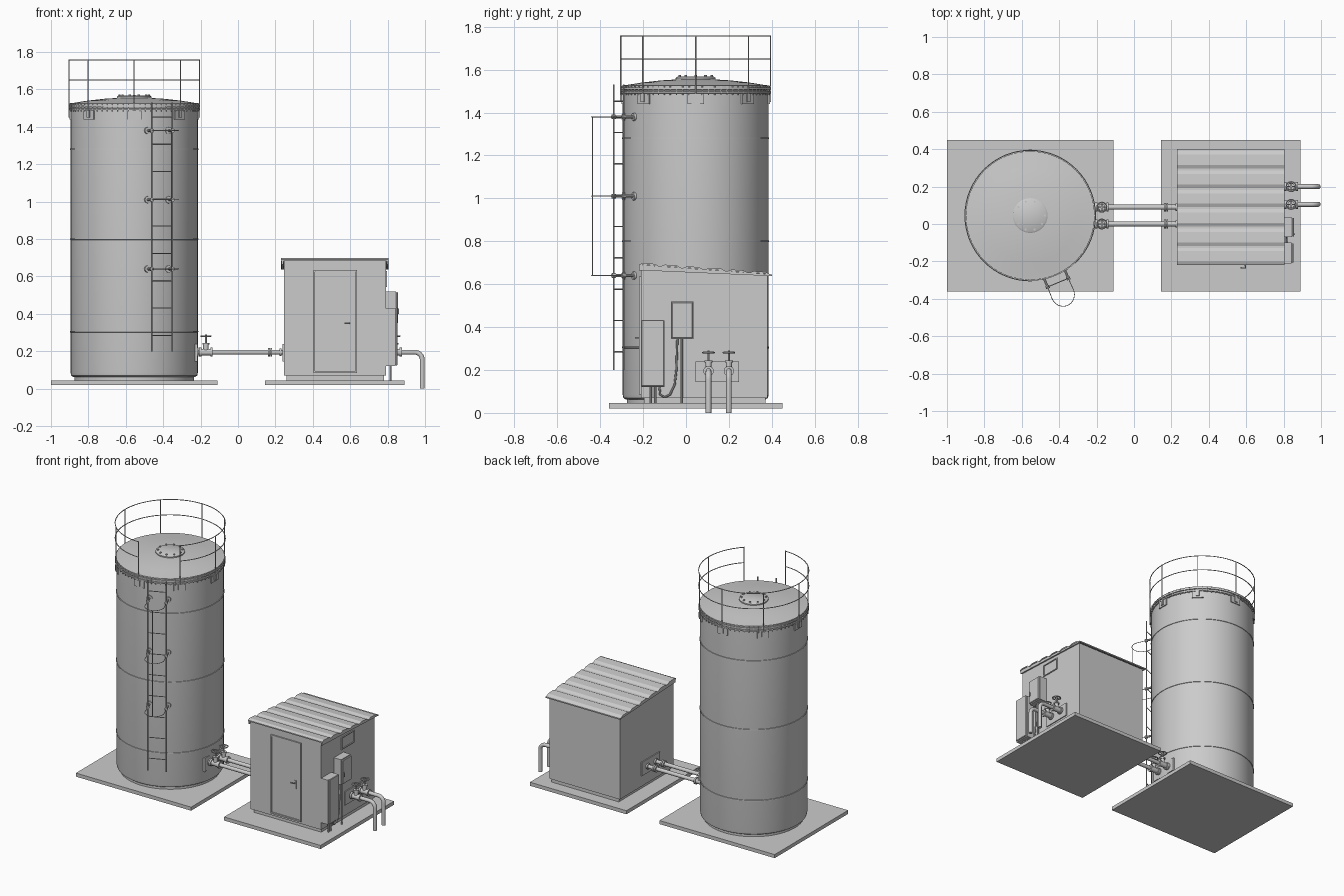
import bpy, bmesh, math
from mathutils import Vector, Matrix

cube = bpy.data.objects.get("Cube")
if cube:
    bpy.data.objects.remove(cube, do_unlink=True)

GREY = (0.6, 0.6, 0.6, 1)
grey = bpy.data.materials.new("plain grey")
grey.use_nodes = True
grey.diffuse_color = GREY
grey.node_tree.nodes["Principled BSDF"].inputs["Base Color"].default_value = GREY

CX, CY, R = -0.555, 0.045, 0.34
TAU = 2 * math.pi
LADDER = math.radians(-67.5)


def finish(name, bm, smooth=False):
    bmesh.ops.recalc_face_normals(bm, faces=bm.faces)
    mesh = bpy.data.meshes.new(name)
    bm.to_mesh(mesh)
    bm.free()
    mesh.materials.append(grey)
    obj = bpy.data.objects.new(name, mesh)
    bpy.context.collection.objects.link(obj)
    if smooth:
        bpy.ops.object.select_all(action='DESELECT')
        bpy.context.view_layer.objects.active = obj
        obj.select_set(True)
        bpy.ops.object.shade_smooth_by_angle(angle=math.radians(35))
    return obj


def add_box(bm, lo, hi, turn=Matrix()):
    lo, hi = Vector(lo), Vector(hi)
    m = turn @ Matrix.Translation((lo + hi) / 2) @ Matrix.Diagonal((*(hi - lo), 1))
    bmesh.ops.create_cube(bm, size=1, matrix=m)


def box(name, lo, hi, bevel=0):
    bm = bmesh.new()
    add_box(bm, lo, hi)
    if bevel:
        bmesh.ops.bevel(bm, geom=bm.edges[:], offset=bevel, segments=1, affect='EDGES')
    return finish(name, bm)


def add_rod(bm, a, b, r, sides=12):
    a, b = Vector(a), Vector(b)
    m = Matrix.Translation((a + b) / 2) @ (b - a).to_track_quat('Z', 'Y').to_matrix().to_4x4()
    bmesh.ops.create_cone(bm, cap_ends=True, segments=sides, radius1=r, radius2=r,
                          depth=(b - a).length, matrix=m)


def add_tube(bm, pts, r, sides=6):
    """Sweep a ring along a path with mitred joints."""
    pts = [Vector(p) for p in pts]
    rings = []
    for i, p in enumerate(pts):
        d = (pts[min(i + 1, len(pts) - 1)] - pts[max(i - 1, 0)]).normalized()
        ref = Vector((0, 0, 1)) if abs(d.z) < 0.9 else Vector((0, 1, 0))
        if rings:
            ref = (rings[-1][0].co - pts[i - 1]).normalized()
        u = (ref - d * ref.dot(d)).normalized()
        v = d.cross(u)
        rings.append([bm.verts.new(p + r * (u * math.cos(TAU * k / sides) + v * math.sin(TAU * k / sides)))
                      for k in range(sides)])
    for a, b in zip(rings, rings[1:]):
        for k in range(sides):
            bm.faces.new((a[k], a[(k + 1) % sides], b[(k + 1) % sides], b[k]))
    bm.faces.new(rings[0])
    bm.faces.new(rings[-1])


def lathe(name, profile, n=64):
    bm = bmesh.new()
    vs = [bm.verts.new((CX + r, CY, z)) for r, z in profile]
    es = [bm.edges.new(p) for p in zip(vs, vs[1:])]
    bmesh.ops.spin(bm, geom=vs + es, cent=(CX, CY, 0), axis=(0, 0, 1), angle=TAU, steps=n)
    bmesh.ops.remove_doubles(bm, verts=bm.verts[:], dist=0.0002)
    return finish(name, bm, True)


def polar(r, ang, z, side=0):
    """Point at a radius and angle on the tank, moved sideways along the tangent."""
    c, s = math.cos(ang), math.sin(ang)
    return Vector((CX + r * c - side * s, CY + r * s + side * c, z))


# Concrete pads
box("tank_pad", (-1, -0.36, 0.02), (-0.11, 0.45, 0.045))
box("shed_pad", (0.145, -0.36, 0.02), (0.89, 0.45, 0.045))

# Tank shell, seams, rim and domed roof
lathe("tank_base", [(0, 0.045), (0.32, 0.045), (0.32, 0.07), (0, 0.07)])
lathe("tank_shell", [(0, 0.062), (0.325, 0.062), (0.337, 0.07), (R, 0.085), (R, 1.5), (0, 1.5)])
for i, z in enumerate((0.305, 0.8, 1.28)):
    lathe(f"seam_band_{i}", [(R - 0.002, z - 0.005), (R + 0.003, z - 0.003),
                             (R + 0.003, z + 0.003), (R - 0.002, z + 0.005)])
lathe("tank_rim", [(0.335, 1.488), (0.349, 1.49), (0.349, 1.499), (0.342, 1.5), (0.342, 1.506),
                   (0.349, 1.507), (0.349, 1.516), (0.335, 1.518)])
lathe("tank_roof", [(0.33, 1.51), (0.344, 1.516), (0.344, 1.526), (0.325, 1.528), (0.25, 1.54),
                    (0.16, 1.55), (0.08, 1.555), (0, 1.556)])
lathe("manhole", [(0.08, 1.54), (0.093, 1.553), (0.093, 1.562), (0.085, 1.567), (0, 1.569)], 32)

bm = bmesh.new()
for k in range(10):
    p = polar(0.078, TAU * k / 10, 1.56)
    add_rod(bm, p, p + Vector((0, 0, 0.014)), 0.006, 8)
finish("manhole_bolts", bm)
bm = bmesh.new()
for k in range(72):
    p = polar(0.346, TAU * k / 72, 1.482)
    add_rod(bm, p, p + Vector((0, 0, 0.042)), 0.003, 6)
finish("rim_bolts", bm)

# Roof railing, open above the ladder
posts, brackets, rails = bmesh.new(), bmesh.new(), bmesh.new()
for k in range(8):
    ang = k * TAU / 8
    turn = Matrix.Translation((CX, CY, 0)) @ Matrix.Rotation(ang, 4, 'Z')
    add_rod(posts, polar(0.349, ang, 1.45), polar(0.349, ang, 1.76), 0.003, 6)
    add_box(brackets, (0.325, -0.038, 1.44), (0.346, 0.038, 1.488), turn)
    add_box(brackets, (0.34, -0.01, 1.45), (0.352, 0.01, 1.488), turn)
for z in (1.65, 1.757):
    add_tube(rails, [polar(0.349, -TAU / 8 + TAU * 7 / 8 * k / 56, z) for k in range(57)], 0.003)
finish("railing_posts", posts, True)
finish("railing_brackets", brackets)
finish("railing_rails", rails, True)

# Ladder with standoffs and safety hoops
bm, offs, hoops = bmesh.new(), bmesh.new(), bmesh.new()
for s in (-0.06, 0.06):
    add_rod(bm, polar(0.388, LADDER, 0.2, s), polar(0.388, LADDER, 1.53, s), 0.004, 8)
    for z in (0.64, 1.01, 1.38):
        add_rod(offs, polar(0.32, LADDER, z, s), polar(0.392, LADDER, z, s), 0.007, 10)
        add_rod(offs, polar(0.325, LADDER, z, s), polar(0.342, LADDER, z, s), 0.019, 12)
        add_rod(offs, polar(0.38, LADDER, z, s), polar(0.397, LADDER, z, s), 0.011, 10)
for k in range(9):
    z = 0.285 + k * 0.146
    add_rod(bm, polar(0.388, LADDER, z, -0.06), polar(0.388, LADDER, z, 0.06), 0.003, 6)
for z in (0.64, 1.01, 1.38):
    arc = [polar(0.455 + 0.065 * math.sin(math.pi * k / 16), LADDER, z,
                 -0.062 * math.cos(math.pi * k / 16)) for k in range(17)]
    add_tube(hoops, [polar(0.39, LADDER, z, -0.06)] + arc + [polar(0.39, LADDER, z, 0.06)], 0.0022)
add_rod(hoops, polar(0.52, LADDER, 0.64), polar(0.52, LADDER, 1.38), 0.0022, 6)
finish("ladder", bm, True)
finish("ladder_standoffs", offs, True)
finish("ladder_hoops", hoops, True)


# Shed body with sloped top and a ribbed roof sheet
def roof_z(y):
    return 0.695 - (y + 0.22) * 0.073


def prism(name, outline, x0, x1):
    """Extrude a side outline of (y, z) points along x."""
    bm = bmesh.new()
    face = bm.faces.new([bm.verts.new((x0, y, z)) for y, z in outline])
    ext = bmesh.ops.extrude_face_region(bm, geom=[face])["geom"]
    bmesh.ops.translate(bm, vec=(x1 - x0, 0, 0), verts=[v for v in ext if isinstance(v, bmesh.types.BMVert)])
    return finish(name, bm)


box("shed_base", (0.26, -0.195, 0.045), (0.78, 0.37, 0.075))
prism("shed_walls", [(-0.21, 0.07), (0.38, 0.07), (0.38, roof_z(0.38) - 0.01),
                     (-0.21, roof_z(-0.21) - 0.01)], 0.245, 0.79)
top, step = [], 0.62 / 6
for k in range(6):
    y = -0.22 + k * step
    for f, h in ((0, -0.004), (0.18, 0.005), (0.72, 0.005), (0.9, -0.004)):
        top.append((y + f * step, roof_z(y + f * step) + h))
top.append((0.4, roof_z(0.4) - 0.004))
prism("shed_roof", top + [(y, z - 0.008) for y, z in reversed(top)], 0.23, 0.805)
for side, x in (("right", 0.232), ("left", 0.793)):
    prism(f"roof_trim_{side}", [(-0.218, roof_z(-0.218) - 0.03), (0.395, roof_z(0.395) - 0.012),
                                (0.395, roof_z(0.395) - 0.004), (-0.218, roof_z(-0.218) - 0.004)], x, x + 0.01)

# Door with frame, leaf and handle
for name, lo, hi in (("right", (0.403, 0.09), (0.413, 0.635)), ("left", (0.627, 0.09), (0.637, 0.635)),
                     ("top", (0.403, 0.625), (0.637, 0.635)), ("sill", (0.403, 0.085), (0.637, 0.095))):
    box(f"door_frame_{name}", (lo[0], -0.219, lo[1]), (hi[0], -0.205, hi[1]))
box("door_leaf", (0.415, -0.215, 0.097), (0.625, -0.205, 0.623))
box("door_handle_plate", (0.589, -0.219, 0.305), (0.601, -0.21, 0.365))
bm = bmesh.new()
add_tube(bm, [(0.595, -0.215, 0.35), (0.595, -0.235, 0.35), (0.57, -0.235, 0.35)], 0.004, 8)
finish("door_handle", bm, True)

# Wall vent with slanted slats
for name, lo, hi in (("low", (0.01, 0.545), (0.15, 0.551)), ("high", (0.01, 0.624), (0.15, 0.63)),
                     ("front", (0.01, 0.545), (0.016, 0.63)), ("back", (0.144, 0.545), (0.15, 0.63))):
    box(f"vent_frame_{name}", (0.785, *lo), (0.796, *hi))

# Electrical cabinets and cables
box("tall_cabinet", (0.785, -0.21, 0.12), (0.842, -0.1, 0.43))
box("tall_cabinet_door", (0.842, -0.207, 0.124), (0.853, -0.103, 0.434), 0.003)
box("small_cabinet", (0.785, -0.07, 0.345), (0.845, 0.035, 0.52))
box("small_cabinet_door", (0.845, -0.067, 0.349), (0.856, 0.032, 0.516), 0.003)
box("small_cabinet_latch", (0.856, -0.06, 0.4), (0.862, -0.052, 0.43))
bm = bmesh.new()
for y in (-0.165, -0.143):
    add_rod(bm, (0.815, y, 0.045), (0.815, y, 0.13), 0.006, 8)
add_rod(bm, (0.815, -0.02, 0.045), (0.815, -0.02, 0.35), 0.006, 8)
add_tube(bm, [(0.815, -0.04, 0.35), (0.815, -0.045, 0.2), (0.815, -0.053, 0.13), (0.815, -0.075, 0.085),
              (0.815, -0.1, 0.073), (0.815, -0.12, 0.085), (0.815, -0.125, 0.13)], 0.005, 8)
finish("cables", bm, True)


# Pipework
def valve(bm, x, y, z=0.195):
    for dx in (-0.03, 0.03):
        add_rod(bm, (x + dx - 0.006, y, z), (x + dx + 0.006, y, z), 0.024, 16)
    add_rod(bm, (x - 0.026, y, z), (x + 0.026, y, z), 0.018, 16)
    add_rod(bm, (x, y, z), (x, y, z + 0.045), 0.014, 12)
    add_rod(bm, (x, y, z + 0.04), (x, y, z + 0.05), 0.019, 12)
    add_rod(bm, (x, y, z + 0.04), (x, y, z + 0.095), 0.005, 8)
    wheel = [(x + 0.026 * math.cos(TAU * k / 16), y + 0.026 * math.sin(TAU * k / 16), z + 0.086)
             for k in range(17)]
    add_tube(bm, wheel, 0.004)
    for d in (Vector((0.026, 0, 0)), Vector((0, 0.026, 0))):
        c = Vector((x, y, z + 0.086))
        add_rod(bm, c - d, c + d, 0.003, 6)


valves, links, outlets = bmesh.new(), bmesh.new(), bmesh.new()
for y in (0.0, 0.09):
    add_rod(links, (-0.24, y, 0.195), (0.25, y, 0.195), 0.013, 16)
    for x, r in ((-0.215, 0.024), (0.165, 0.023), (0.178, 0.023), (0.228, 0.02)):
        add_rod(links, (x - 0.005, y, 0.195), (x + 0.005, y, 0.195), r, 16)
    valve(valves, -0.172, y)
for y in (0.105, 0.2):
    bend = [(0.945 + 0.04 * math.sin(a), y, 0.155 + 0.04 * math.cos(a))
            for a in (math.pi / 2 * k / 8 for k in range(9))]
    add_tube(outlets, [(0.78, y, 0.195)] + bend + [(0.985, y, 0)], 0.013, 16)
    valve(valves, 0.84, y)
finish("valves", valves, True)
finish("link_pipes", links, True)
finish("outlet_pipes", outlets, True)
box("outlet_plate", (0.785, 0.045, 0.145), (0.797, 0.247, 0.24))
box("inlet_plate", (0.238, -0.055, 0.145), (0.25, 0.145, 0.24))
box("tank_plate", (-0.24, -0.055, 0.145), (-0.217, 0.145, 0.24))
